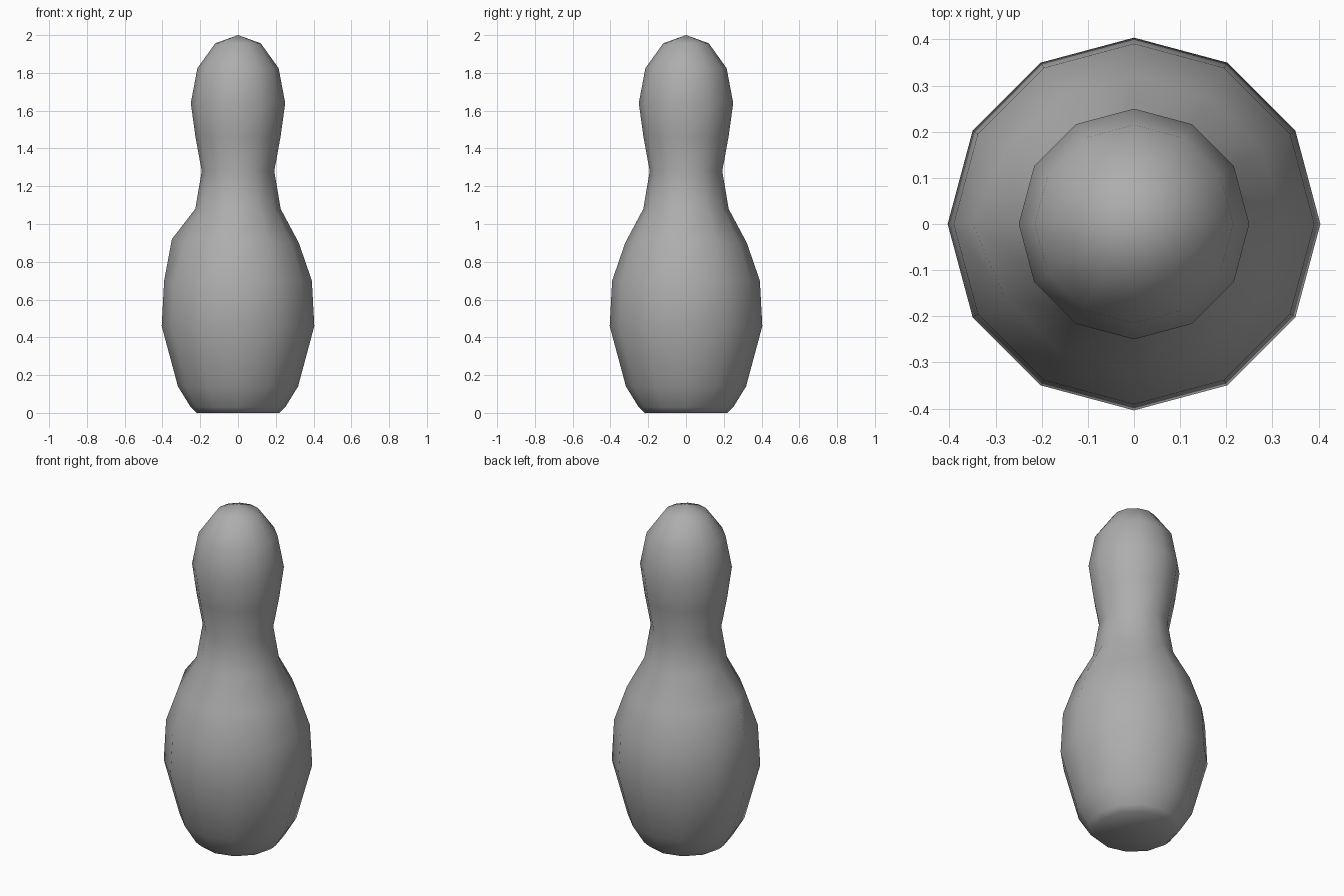
import bpy, bmesh
from math import cos, sin, pi

if "Cube" in bpy.data.objects:
    bpy.data.objects.remove(bpy.data.objects["Cube"])

SIDES = 12
# Half profile of the pin: (radius, height)
PROFILE = [(0.22, 0.0), (0.25, 0.03), (0.318, 0.14), (0.404, 0.46), (0.391, 0.70),
           (0.322, 0.90), (0.226, 1.08), (0.192, 1.28), (0.225, 1.46),
           (0.25, 1.64), (0.215, 1.825), (0.12, 1.957)]

bm = bmesh.new()

# Rings of the body
rings = [[bm.verts.new((r * cos(2 * pi * i / SIDES), r * sin(2 * pi * i / SIDES), z))
          for i in range(SIDES)] for r, z in PROFILE]

# Small bump on the left shoulder
rings[5][SIDES // 2].co = (-0.35, 0, 0.92)

# Side walls
for low, high in zip(rings, rings[1:]):
    for i in range(SIDES):
        j = (i + 1) % SIDES
        bm.faces.new((low[i], low[j], high[j], high[i]))

# Pointed crown and flat base, both as fans
tip = bm.verts.new((0, 0, 2))
base = bm.verts.new((0, 0, 0))
for i in range(SIDES):
    j = (i + 1) % SIDES
    bm.faces.new((rings[-1][i], rings[-1][j], tip))
    bm.faces.new((rings[0][j], rings[0][i], base))

for f in bm.faces:
    f.smooth = True

mesh = bpy.data.meshes.new("bowling_pin")
bm.to_mesh(mesh)
bm.free()

# Mid-grey finish
grey = bpy.data.materials.new("mid_grey")
grey.diffuse_color = (0.42, 0.42, 0.42, 1)
grey.use_nodes = True
grey.node_tree.nodes["Principled BSDF"].inputs["Base Color"].default_value = grey.diffuse_color
mesh.materials.append(grey)

pin = bpy.data.objects.new("bowling_pin", mesh)
bpy.context.collection.objects.link(pin)
